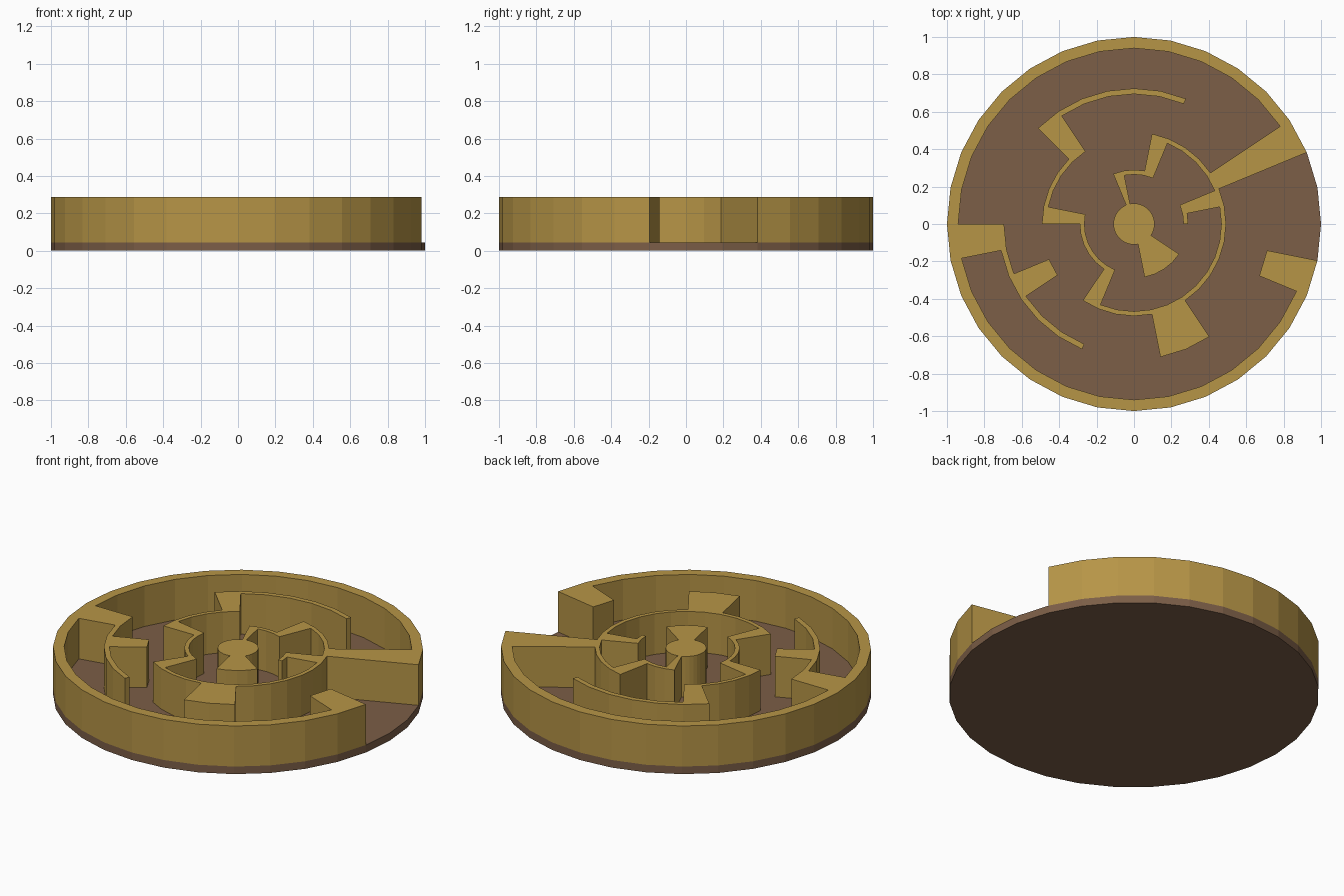
import bpy, bmesh, math

if "Cube" in bpy.data.objects:
    bpy.data.objects.remove(bpy.data.objects["Cube"])

N = 32                       # sides of the disc
BASE_H, TOP = 0.045, 0.287
# radial bands shared by all walls
R = [0.0, 0.11, 0.265, 0.29, 0.467, 0.492, 0.695, 0.725, 0.94, 1.0]

# walls: (first band, last band exclusive, first step, last step exclusive)
WALLS = [
    (0, 1, 0, 32),                                # central post
    (2, 3, 0, 2), (2, 3, 6, 10), (2, 3, 15, 22),  # inner ring arcs
    (4, 5, 11, 16), (4, 5, 21, 39),               # middle ring arcs
    (6, 7, 6, 12), (6, 7, 16, 22),                # third ring arcs
    (8, 9, 2, 31),                                # outer rim
    (1, 3, 25, 29), (1, 3, 9, 10),                # wedges from the post
    (2, 5, 1, 2), (2, 5, 6, 7), (2, 5, 15, 16), (2, 5, 21, 22),
    (4, 7, 25, 27), (4, 7, 11, 12), (5, 7, 18, 19),
    (4, 9, 2, 3), (6, 9, 16, 17), (7, 9, 30, 31),
]


def material(name, col):
    m = bpy.data.materials.new(name)
    m.diffuse_color = (*col, 1)
    m.use_nodes = True
    m.node_tree.nodes["Principled BSDF"].inputs["Base Color"].default_value = m.diffuse_color
    return m


def finish(bm, name, mat):
    bmesh.ops.recalc_face_normals(bm, faces=bm.faces[:])
    me = bpy.data.meshes.new(name)
    bm.to_mesh(me)
    bm.free()
    me.materials.append(mat)
    ob = bpy.data.objects.new(name, me)
    bpy.context.collection.objects.link(ob)
    return ob


gold = material("gold", (0.47, 0.30, 0.062))
brown = material("brown", (0.20, 0.112, 0.063))

# base disc
bm = bmesh.new()
ring = [(math.cos(2 * math.pi * i / N), math.sin(2 * math.pi * i / N)) for i in range(N)]
bottom = bm.faces.new([bm.verts.new((x, y, 0)) for x, y in ring])
ext = bmesh.ops.extrude_face_region(bm, geom=[bottom], use_keep_orig=True)
for v in ext["geom"]:
    if isinstance(v, bmesh.types.BMVert):
        v.co.z = BASE_H
finish(bm, "base_disc", brown)

# maze walls: fill polar cells, with side faces only where the neighbour is empty
cells = {(b, s % N) for b0, b1, s0, s1 in WALLS
         for b in range(b0, b1) for s in range(s0, s1)}
bm = bmesh.new()
cache = {}


def vert(b, s, z):
    key = (b, s % N if b else 0, z)
    if key not in cache:
        a = 2 * math.pi * s / N
        cache[key] = bm.verts.new((R[b] * math.cos(a), R[b] * math.sin(a), z))
    return cache[key]


def face(*keys):
    vs = list(dict.fromkeys(vert(*k) for k in keys))
    bm.faces.new(vs)


for b, s in sorted(cells):
    for z in (BASE_H, TOP):
        face((b, s, z), (b + 1, s, z), (b + 1, s + 1, z), (b, s + 1, z))
    sides = [((b + 1, s), (b + 1, s), (b + 1, s + 1)),
             ((b, (s - 1) % N), (b, s), (b + 1, s)),
             ((b, (s + 1) % N), (b, s + 1), (b + 1, s + 1))]
    if b:
        sides.append(((b - 1, s), (b, s), (b, s + 1)))
    for other, p, q in sides:
        if other not in cells:
            face((*p, BASE_H), (*q, BASE_H), (*q, TOP), (*p, TOP))
finish(bm, "maze_walls", gold)
